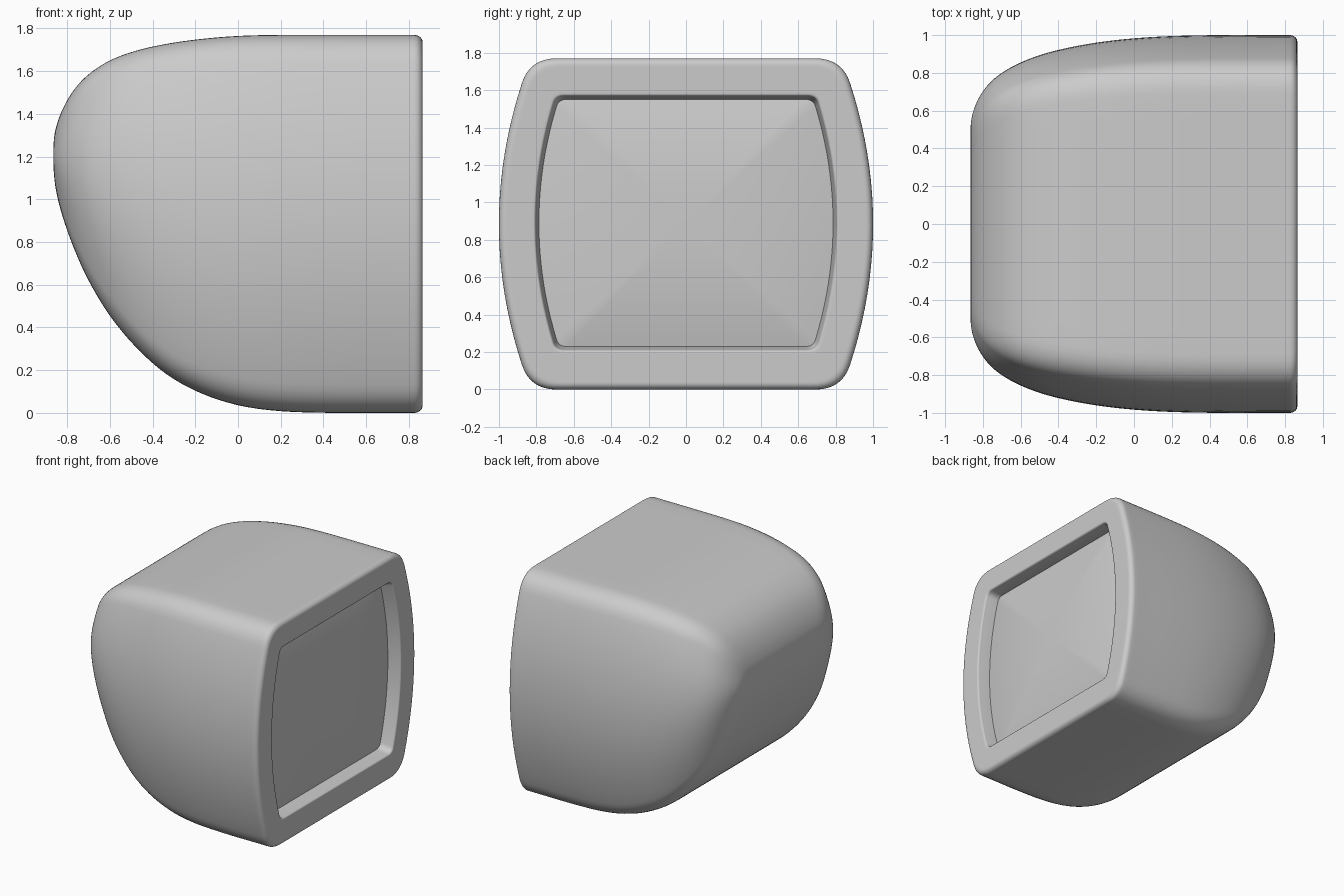
import bpy, bmesh, math

if "Cube" in bpy.data.objects:
    bpy.data.objects.remove(bpy.data.objects["Cube"])

# stations along x for the shell: x, bottom z, top z, half width
STATIONS = [
    (-.865, 1.20, 1.20, .50), (-.862, 1.12, 1.28, .545), (-.85, 1.03, 1.345, .60),
    (-.82, .915, 1.425, .67), (-.77, .775, 1.51, .74), (-.70, .62, 1.585, .80),
    (-.60, .455, 1.65, .855), (-.48, .31, 1.695, .90), (-.34, .185, 1.727, .935),
    (-.18, .095, 1.75, .963), (0, .036, 1.765, .983), (.2, .008, 1.77, .995),
    (.45, 0, 1.77, 1.0), (.70, 0, 1.77, 1.0), (.825, 0, 1.77, 1.0),
]


def section(x, zlo, zhi, w, c=.17, k=.15, g=.14):
    """Closed outline with flat top/bottom, bulged sides and rounded corners."""
    v0 = 1 - k
    a, b, d = (1 - c * v0 * v0, v0), (1 - c * .97, 1), (1 - c - g, 1)
    quad = [(1 - c * (v0 * i / 10) ** 2, v0 * i / 10) for i in range(10)]
    for i in range(9):
        t = i / 8
        quad.append(tuple((1 - t) ** 2 * a[j] + 2 * t * (1 - t) * b[j] + t * t * d[j] for j in (0, 1)))
    quad += [(d[0] * (1 - i / 6), 1) for i in range(1, 7)]
    half = quad + [(-y, v) for y, v in reversed(quad[:-1])]
    loop = half + [(y, -v) for y, v in reversed(half[1:-1])]
    zm, h = (zlo + zhi) / 2, (zhi - zlo) / 2
    return [(x, y * w, zm + v * h) for y, v in loop]


def loft(name, rings):
    bm = bmesh.new()
    loops = [[bm.verts.new(p) for p in r] for r in rings]
    n = len(loops[0])
    for r0, r1 in zip(loops, loops[1:]):
        for i in range(n):
            j = (i + 1) % n
            bm.faces.new((r0[i], r0[j], r1[j], r1[i]))
    bmesh.ops.remove_doubles(bm, verts=bm.verts, dist=1e-5)
    bmesh.ops.recalc_face_normals(bm, faces=bm.faces)
    me = bpy.data.meshes.new(name)
    bm.to_mesh(me)
    bm.free()
    ob = bpy.data.objects.new(name, me)
    bpy.context.collection.objects.link(ob)
    bpy.ops.object.select_all(action='DESELECT')
    ob.select_set(True)
    bpy.context.view_layer.objects.active = ob
    bpy.ops.object.shade_smooth_by_angle(angle=math.radians(50))
    return ob


def spline(pts, steps):
    p0, p1 = pts[0], pts[1]
    first = (p1[0],) + tuple(2 * a - b for a, b in zip(p0[1:], p1[1:]))
    last = tuple(2 * a - b for a, b in zip(pts[-1], pts[-2]))
    p = [first] + pts + [last]
    out = []
    for i in range(1, len(p) - 2):
        for s in range(steps):
            t = s / steps
            out.append(tuple(.5 * (2 * b + (c - a) * t + (2 * a - 5 * b + 4 * c - d) * t * t
                                   + (3 * b - a - 3 * c + d) * t ** 3)
                             for a, b, c, d in zip(*p[i - 1:i + 3])))
    return out + [pts[-1]]


# shell: rounded back sweeping forward to the front edge
rings = [section(*s) for s in spline(STATIONS, 4)]
# rounded front edge
for i in range(1, 7):
    a = math.pi / 2 * i / 6
    e = .035 * (1 - math.cos(a))
    rings.append(section(.825 + .04 * math.sin(a), e, 1.77 - e, 1 - e))
rings.append(section(.865, .045, 1.725, .955))


# flat frame and recess walls
def opening(x, e):
    return section(x, .2 + e, 1.58 - e, .815 - e, .135, .065, .06)


rings.append(opening(.865, -.012))
for i in range(6):
    a = math.pi / 2 * i / 5
    rings.append(opening(.865 - .018 * (1 - math.cos(a)), .012 * math.sin(a)))
rings += [opening(.845, .0125), opening(.77, .028), opening(.755, .03)]
loft("shell", rings)

# screen: gently domed panel inside the recess
screen = []
for i in range(17):
    r = 1 - i / 16
    base = opening(.765 + .06 * (1 - r ** 2.3), .027)
    screen.append([(x, y * r, .89 + (z - .89) * r) for x, y, z in base])
loft("screen", screen)
